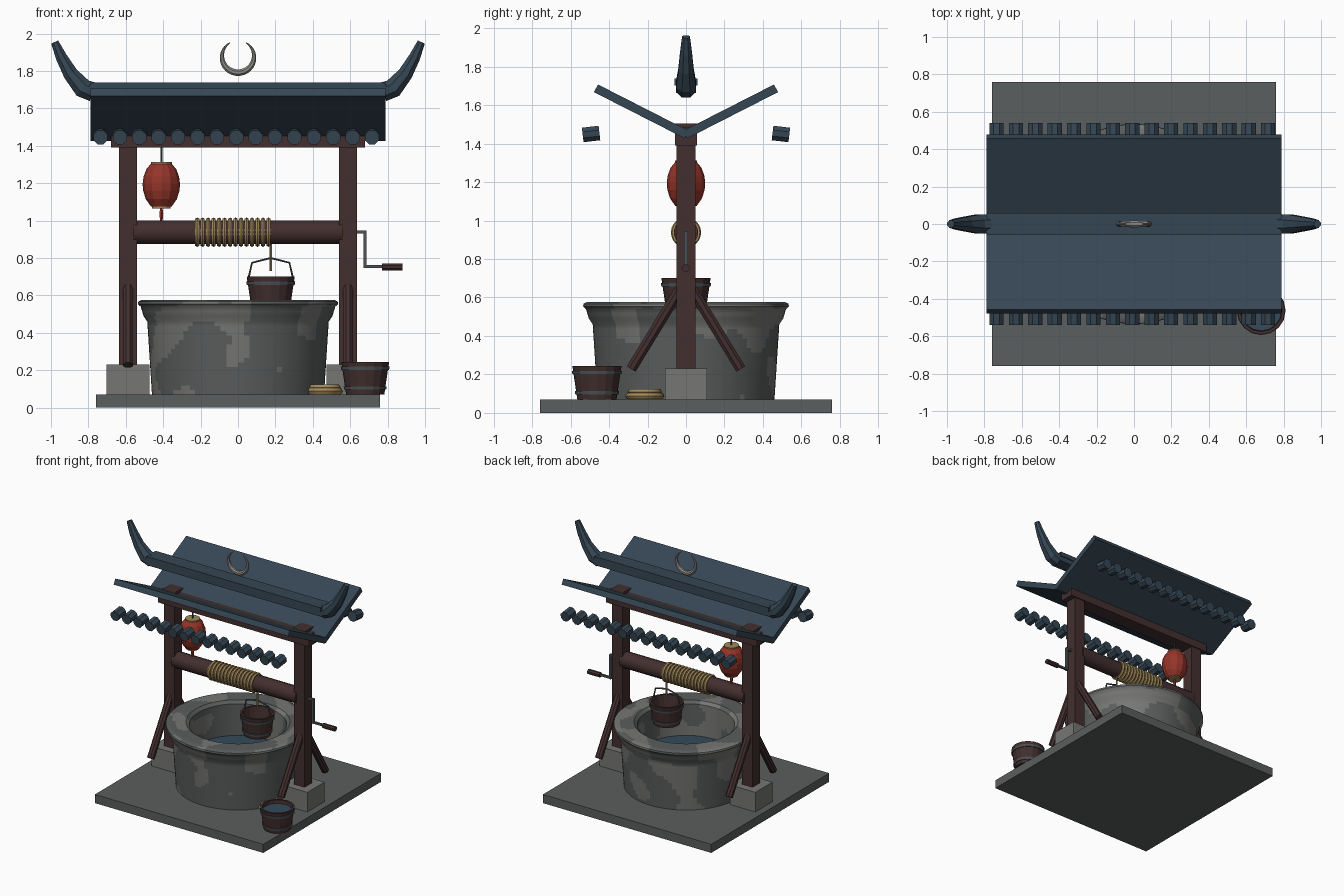
import bpy, bmesh, math
from mathutils import Vector, Matrix, noise

if "Cube" in bpy.data.objects:
    bpy.data.objects.remove(bpy.data.objects["Cube"])


def mat(name, rgb):
    m = bpy.data.materials.new(name)
    m.diffuse_color = (*rgb, 1)
    m.use_nodes = True
    m.node_tree.nodes["Principled BSDF"].inputs["Base Color"].default_value = m.diffuse_color
    return m


ROOF = mat("slate blue tile", (0.036, 0.062, 0.088))
DARK = mat("dark stone", (0.105, 0.112, 0.112))
LIGHT = mat("light stone", (0.18, 0.185, 0.175))
WOOD = mat("dark red wood", (0.056, 0.028, 0.028))
RED = mat("lantern red", (0.30, 0.035, 0.022))
ROPE = mat("straw rope", (0.36, 0.25, 0.10))
IRON = mat("iron", (0.075, 0.085, 0.09))
SILVER = mat("silver", (0.27, 0.26, 0.245))
WATER = mat("water", (0.035, 0.07, 0.105))


def finish(name, bm, *mats, smooth=False):
    bmesh.ops.recalc_face_normals(bm, faces=bm.faces)
    me = bpy.data.meshes.new(name)
    bm.to_mesh(me)
    bm.free()
    for m in mats:
        me.materials.append(m)
    ob = bpy.data.objects.new(name, me)
    bpy.context.collection.objects.link(ob)
    if smooth:
        bpy.context.view_layer.objects.active = ob
        ob.select_set(True)
        bpy.ops.object.shade_smooth_by_angle(angle=math.radians(35))
        ob.select_set(False)
    return ob


def box(name, c, size, m, rx=0):
    bm = bmesh.new()
    bmesh.ops.create_cube(bm, size=1, matrix=Matrix.Translation(c)
                          @ Matrix.Rotation(rx, 4, 'X') @ Matrix.Diagonal((*size, 1)))
    return finish(name, bm, m)


def bridge(bm, rings, closed=False):
    n = len(rings[0])
    pairs = list(zip(rings, rings[1:])) + ([(rings[-1], rings[0])] if closed else [])
    for a, b in pairs:
        for i in range(n):
            bm.faces.new((a[i], a[(i + 1) % n], b[(i + 1) % n], b[i]))
    if not closed:
        bm.faces.new(rings[0])
        bm.faces.new(rings[-1])


def lathe(name, prof, m, at=(0, 0, 0), n=16, closed=False, smooth=False):
    """Spin (radius, height) points about a vertical axis."""
    bm = bmesh.new()
    rings = [[bm.verts.new((at[0] + r * math.cos(2 * math.pi * i / n),
                            at[1] + r * math.sin(2 * math.pi * i / n), at[2] + z))
              for i in range(n)] for r, z in prof]
    bridge(bm, rings, closed)
    return finish(name, bm, m, smooth=smooth)


def tube(name, pts, radii, m, n=8, ref=(0, 1, 0), flat=1.0, smooth=False):
    """Sweep a round section of varying radius along a path."""
    pts = [Vector(p) for p in pts]
    if not isinstance(radii, (list, tuple)):
        radii = [radii] * len(pts)
    bm, rings = bmesh.new(), []
    for k, p in enumerate(pts):
        t = (pts[min(k + 1, len(pts) - 1)] - pts[max(k - 1, 0)]).normalized()
        u = t.cross(Vector(ref)).normalized()
        v = t.cross(u) * flat
        angs = [2 * math.pi * (i + 0.5) / n for i in range(n)]
        rings.append([bm.verts.new(p + radii[k] * (u * math.cos(a) + v * math.sin(a))) for a in angs])
    bridge(bm, rings)
    return finish(name, bm, m, smooth=smooth)


def ring(name, c, major, minor, m, axis='Z', n=24, k=6):
    bm = bmesh.new()
    rot = Matrix.Rotation(math.pi / 2, 3, 'Y') if axis == 'X' else Matrix.Identity(3)
    rings = []
    for i in range(n):
        a = 2 * math.pi * i / n
        row = []
        for j in range(k):
            b = 2 * math.pi * j / k
            r = major + minor * math.cos(b)
            row.append(bm.verts.new(Vector(c) + rot @ Vector(
                (r * math.cos(a), r * math.sin(a), minor * math.sin(b)))))
        rings.append(row)
    bridge(bm, rings, True)
    return finish(name, bm, m, smooth=True)


# paving slab
box("base_slab", (0, 0, 0.035), (1.52, 1.52, 0.07), DARK)

# well wall and rim, with mottled stone patches chosen by noise
key = [(0.46, 0.07), (0.485, 0.46), (0.505, 0.49), (0.52, 0.54), (0.535, 0.553), (0.533, 0.567),
       (0.515, 0.576), (0.385, 0.576), (0.36, 0.555), (0.35, 0.07)]
prof = []
for (r0, z0), (r1, z1) in zip(key, key[1:]):
    s = max(1, round(math.hypot(r1 - r0, z1 - z0) / 0.025))
    prof += [(r0 + (r1 - r0) * i / s, z0 + (z1 - z0) * i / s) for i in range(s)]
prof.append(key[-1])
well = lathe("well_wall", prof, DARK, n=96, closed=True, smooth=True)
well.data.materials.append(LIGHT)
for f in well.data.polygons:
    f.material_index = 1 if noise.noise(f.center * 4.5 + Vector((3.3, 1.7, 0.4))) > 0.12 else 0
lathe("well_water", [(0.355, 0.28), (0.355, 0.30)], WATER, n=32)

# posts, footing stones and slanted braces
for s, side in ((-1, "left"), (1, "right")):
    x = 0.588 * s
    box(side + "_footing", (x, 0, 0.15), (0.23, 0.22, 0.16), LIGHT)
    box(side + "_post", (x, 0, 0.865), (0.095, 0.098, 1.28), WOOD)
    for d, end in ((-1, "front"), (1, "back")):
        tube(f"{side}_{end}_brace", [(x, 0.03 * d, 0.645), (x, 0.285 * d, 0.228)], 0.029,
             WOOD, ref=(1, 0, 0))
box("top_beam", (0, 0, 1.437), (1.36, 0.116, 0.094), WOOD)
for s in (-1, 1):
    box("beam_block", (0.588 * s, 0, 1.46), (0.11, 0.116, 0.09), WOOD)

# roof: two slabs rising outwards, ridge bar, horns, rows of tile ends
for s, side in ((-1, "front"), (1, "back")):
    box(side + "_roof_slab", (0, 0.232 * s, 1.567), (1.575, 0.53, 0.045), ROOF, math.radians(27) * s)
    for i in range(15):
        x = -0.735 + i * 0.1037
        tube(side + "_tile_end", [(x, 0.45 * s, 1.455), (x, 0.537 * s, 1.445)], 0.041, ROOF,
             ref=(1, 0, 0))
box("ridge_bar", (0, 0, 1.697), (1.58, 0.104, 0.068), ROOF)
box("ridge_cap", (0, 0, 1.72), (1.57, 0.118, 0.036), ROOF)
for s in (-1, 1):
    tube("ridge_horn", [(0.775 * s, 0, 1.688), (0.83 * s, 0, 1.708), (0.895 * s, 0, 1.785),
                        (0.945 * s, 0, 1.875), (0.98 * s, 0, 1.955)],
         [0.056, 0.056, 0.043, 0.033, 0.022], ROOF)

# crescent ornament floating above the ridge
angs = [math.radians(-90 + a) for a in range(-150, 151, 12)]
tube("crescent", [(0.086 * math.cos(a), 0, 1.877 + 0.086 * math.sin(a)) for a in angs],
     [0.003 + 0.016 * max(0, math.cos((a + math.pi / 2) * 0.6)) for a in angs], SILVER, smooth=True)

# windlass drum with rope coils
tube("drum", [(-0.56, 0, 0.938), (0.56, 0, 0.938)], 0.064, WOOD, n=16, smooth=True)
for i in range(14):
    ring("rope_coil", (-0.218 + i * 0.0293, 0, 0.938), 0.066, 0.0125, ROPE, 'X')
tube("hanging_rope", [(0.175, 0, 0.89), (0.175, 0, 0.73)], 0.007, ROPE, n=6)

# crank and grip
box("crank_axle", (0.655, 0, 0.938), (0.06, 0.02, 0.016), IRON)
box("crank_arm", (0.679, 0, 0.846), (0.016, 0.022, 0.20), IRON)
box("crank_pin", (0.73, 0, 0.754), (0.11, 0.016, 0.016), IRON)
tube("crank_grip", [(0.77, 0, 0.752), (0.88, 0, 0.752)], 0.02, WOOD)


# buckets with iron hoops
def bucket(name, x, y, z, full):
    lathe(name, [(0.102, 0), (0.128, 0.175), (0.112, 0.175), (0.09, 0.02)], WOOD, (x, y, z), 16)
    for h in (0.035, 0.14):
        r = 0.102 + 0.026 * h / 0.175
        lathe(name + "_hoop", [(r - 0.004, h - 0.009), (r + 0.005, h - 0.009), (r + 0.008, h + 0.009),
                               (r - 0.001, h + 0.009)], IRON, (x, y, z), 16, closed=True)
    if full:
        lathe(name + "_water", [(0.105, 0.13), (0.109, 0.148)], WATER, (x, y, z), 16)


bucket("hanging_bucket", 0.175, 0, 0.525, False)
bucket("ground_bucket", 0.68, -0.463, 0.07, True)
tube("bucket_bail", [(0.175 + a, 0, b) for a, b in
                     ((-0.122, 0.67), (-0.117, 0.70), (-0.1, 0.775), (0, 0.80),
                      (0.1, 0.775), (0.117, 0.70), (0.122, 0.67))], 0.006, IRON, n=6)

# paper lantern
L = (-0.41, 0, 0)
lathe("lantern_body", [(0.055, 1.075), (0.083, 1.115), (0.097, 1.16), (0.10, 1.195), (0.095, 1.235),
                       (0.08, 1.275), (0.055, 1.305)], RED, L, 12)
lathe("lantern_top_cap", [(0.056, 1.297), (0.056, 1.313)], ROPE, L, 12)
lathe("lantern_bottom_cap", [(0.05, 1.066), (0.05, 1.082)], ROPE, L, 12)
tube("lantern_cord", [(-0.41, 0, 1.31), (-0.41, 0, 1.40)], 0.006, IRON, n=6)
tube("lantern_tassel", [(-0.41, 0, 1.07), (-0.41, 0, 1.04), (-0.41, 0, 1.0)], [0.006, 0.012, 0.008], RED, n=6)

# coil of spare rope on the slab
for r, z in ((0.082, 0.088), (0.055, 0.09), (0.07, 0.108), (0.035, 0.095)):
    ring("spare_rope", (0.46, -0.215, z), r, 0.019, ROPE)
